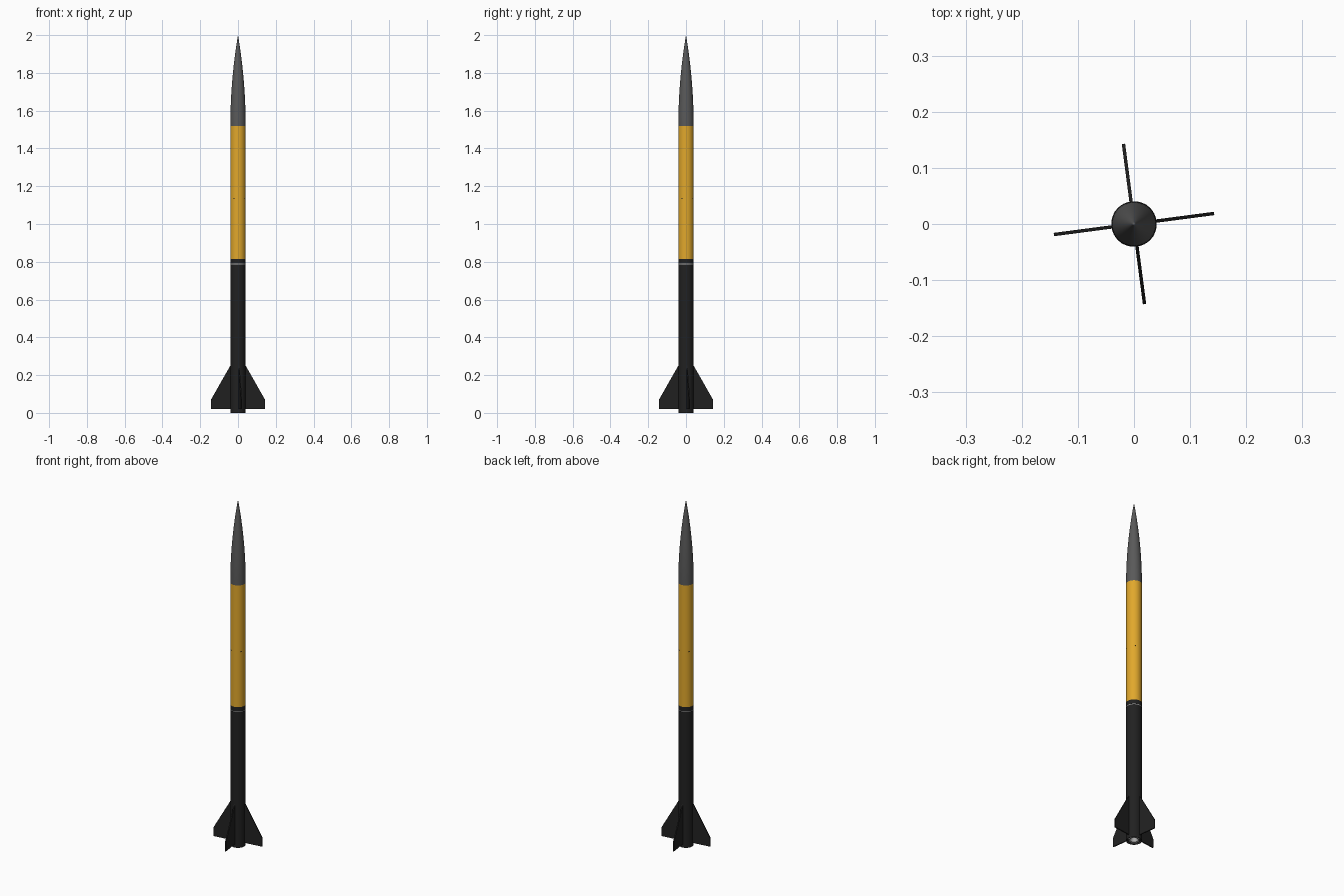
import bpy, bmesh, math
from mathutils import Matrix

if "Cube" in bpy.data.objects:
    bpy.data.objects.remove(bpy.data.objects["Cube"])

R = 0.0405       # airframe radius
SIDES = 64
TWIST = math.radians(7.5)


def material(name, rgb):
    m = bpy.data.materials.new(name)
    m.diffuse_color = (*rgb, 1)
    m.use_nodes = True
    m.node_tree.nodes["Principled BSDF"].inputs["Base Color"].default_value = m.diffuse_color
    return m


BLACK = material("matte_black", (0.015, 0.015, 0.015))
YELLOW = material("yellow", (0.75, 0.39, 0.025))
GREY = material("dark_grey", (0.10, 0.10, 0.10))
METAL = material("metal", (0.45, 0.45, 0.45))


def finish(name, bm, mat, smooth=True):
    bmesh.ops.recalc_face_normals(bm, faces=bm.faces)
    me = bpy.data.meshes.new(name)
    bm.to_mesh(me)
    bm.free()
    ob = bpy.data.objects.new(name, me)
    bpy.context.collection.objects.link(ob)
    me.materials.append(mat)
    if smooth:
        bpy.ops.object.select_all(action='DESELECT')
        ob.select_set(True)
        bpy.context.view_layer.objects.active = ob
        bpy.ops.object.shade_smooth_by_angle(angle=math.radians(30))
    return ob


def lathe(name, profile, mat, closed=False):
    """Spin (radius, z) points around the z axis."""
    bm = bmesh.new()
    vs = [bm.verts.new((r, 0, z)) for r, z in profile]
    pairs = list(zip(vs, vs[1:]))
    if closed:
        pairs.append((vs[-1], vs[0]))
    es = [bm.edges.new(p) for p in pairs]
    bmesh.ops.spin(bm, geom=vs + es, cent=(0, 0, 0), axis=(0, 0, 1),
                   angle=2 * math.pi, steps=SIDES)
    bmesh.ops.remove_doubles(bm, verts=bm.verts, dist=1e-5)
    return finish(name, bm, mat)


def tube(name, z0, z1, r_out, r_in, mat):
    return lathe(name, [(r_out, z0), (r_out, z1), (r_in, z1), (r_in, z0)], mat, True)


# nose cone: tangent ogive
L = 2.0 - 1.52
rho = (R * R + L * L) / (2 * R)
nose = [(0, 1.52)]
for i in range(25):
    d = L * i / 24
    nose.append((max(0, math.sqrt(rho * rho - d * d) + R - rho), 1.52 + d))
nose[-1] = (0, 2.0)
lathe("nose_cone", nose, GREY)

# airframe tubes and the joint between them
tube("upper_body_tube", 0.815, 1.52, R, R - 0.002, YELLOW)
tube("switch_band", 0.79, 0.815, R, R - 0.002, BLACK)
tube("coupler_ring", 0.78, 0.795, R - 0.0008, R - 0.004, METAL)
tube("lower_body_tube", 0.0, 0.786, R, R - 0.002, BLACK)

# tail end: bulkhead ring, motor tube and nozzle
tube("aft_ring", 0.012, 0.018, R - 0.0015, 0.027, BLACK)
tube("motor_tube", 0.003, 0.25, 0.029, 0.026, METAL)
lathe("nozzle", [(0.0265, 0.006), (0.022, 0.006), (0.009, 0.035), (0, 0.035)], METAL)

# four clipped delta fins
OUT = [(R - 0.003, 0.02), (0.144, 0.02), (0.144, 0.07), (R, 0.25), (R - 0.003, 0.25)]
T = 0.003
for k in range(4):
    bm = bmesh.new()
    face = bm.faces.new([bm.verts.new((x, -T, z)) for x, z in OUT])
    ext = bmesh.ops.extrude_face_region(bm, geom=[face])
    bmesh.ops.translate(bm, vec=(0, 2 * T, 0),
                        verts=[g for g in ext["geom"] if isinstance(g, bmesh.types.BMVert)])
    bm.transform(Matrix.Rotation(TWIST + k * math.pi / 2, 4, 'Z'))
    finish(f"fin_{k + 1}", bm, BLACK, smooth=False)

# small vent plugs around the upper tube
for k in range(4):
    bm = bmesh.new()
    bmesh.ops.create_cone(bm, cap_ends=True, segments=12, radius1=0.003,
                          radius2=0.003, depth=0.003)
    bm.transform(Matrix.Rotation(math.radians(-30) + k * math.pi / 2, 4, 'Z')
                 @ Matrix.Translation((R - 0.0012, 0, 1.135))
                 @ Matrix.Rotation(math.pi / 2, 4, 'Y'))
    finish(f"vent_plug_{k + 1}", bm, BLACK)
